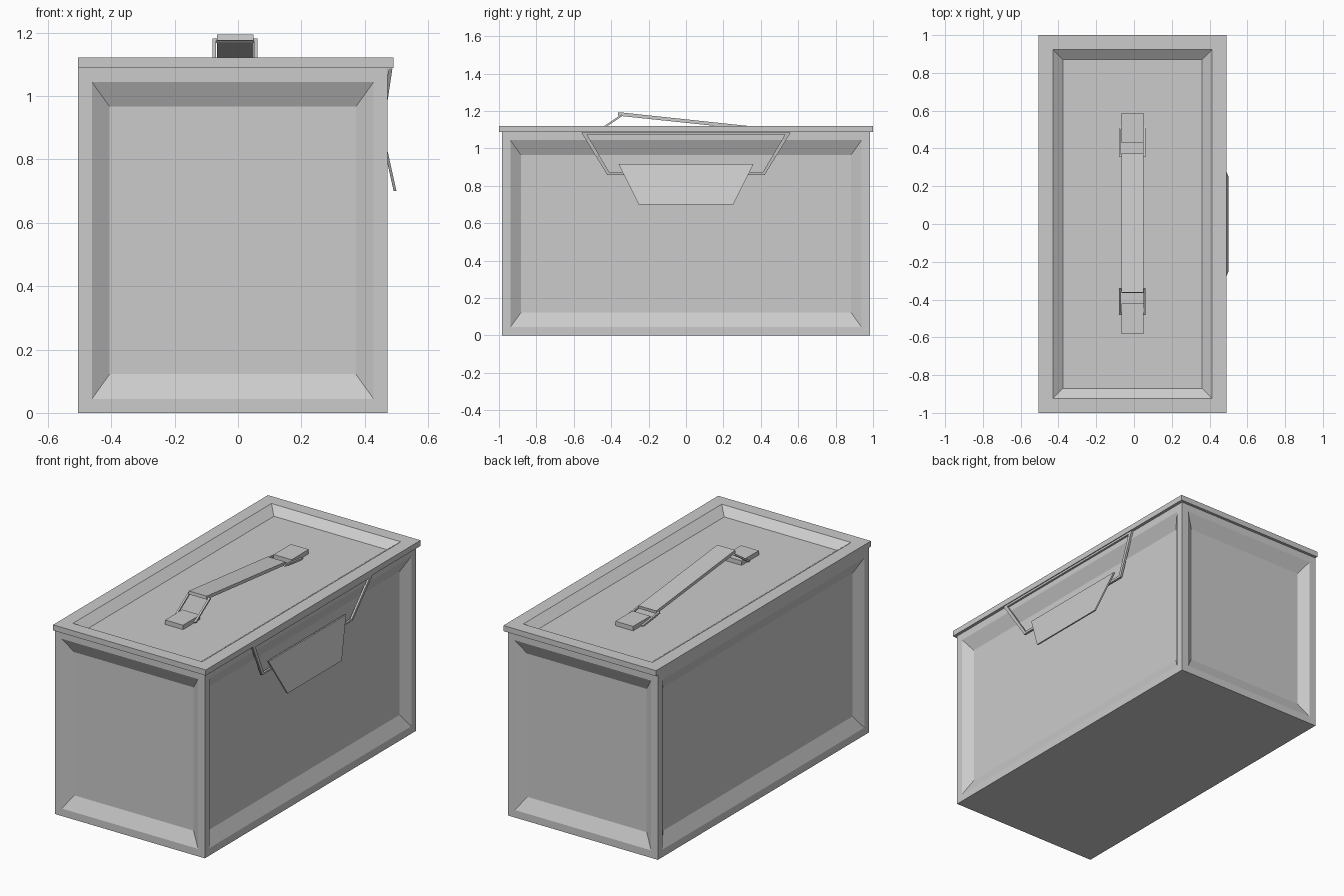
import bpy, bmesh
from mathutils import Vector

if "Cube" in bpy.data.objects:
    bpy.data.objects.remove(bpy.data.objects["Cube"])

CX = -0.009  # handle centre line


def finish(bm, name):
    bmesh.ops.recalc_face_normals(bm, faces=bm.faces)
    me = bpy.data.meshes.new(name)
    bm.to_mesh(me)
    bm.free()
    ob = bpy.data.objects.new(name, me)
    bpy.context.collection.objects.link(ob)
    return ob


def box_bm(lo, hi):
    bm = bmesh.new()
    bmesh.ops.create_cube(bm, size=1)
    for v in bm.verts:
        v.co = Vector([lo[i] + (v.co[i] + 0.5) * (hi[i] - lo[i]) for i in range(3)])
    bm.normal_update()
    return bm


def inset(bm, face, t):
    bmesh.ops.inset_individual(bm, faces=[face], thickness=t, use_even_offset=True)


def recess(bm, face, margin, slope, depth, extra_z=0):
    """Flat border, then a sloped wall down to a sunken panel."""
    n = face.normal.copy()
    inset(bm, face, margin)
    inset(bm, face, slope)
    c = face.calc_center_median()
    for v in face.verts:
        v.co -= n * depth
        if extra_z:
            v.co.z += extra_z if v.co.z < c.z else -extra_z


def solid(name, loop, offset):
    """Extrude a closed loop of 3D points along an offset vector."""
    bm = bmesh.new()
    f = bm.faces.new([bm.verts.new(p) for p in loop])
    new = bmesh.ops.extrude_face_region(bm, geom=[f], use_keep_orig=True)["geom"]
    bmesh.ops.translate(bm, vec=offset, verts=[g for g in new if isinstance(g, bmesh.types.BMVert)])
    return finish(bm, name)


def frame(name, outer, inner, offset):
    """Closed square-section wire between an outer and an inner loop."""
    bm = bmesh.new()
    off = Vector(offset)
    rings = [[bm.verts.new(Vector(p) + o) for p in loop]
             for loop, o in ((outer, off * 0), (inner, off * 0), (inner, off), (outer, off))]
    n = len(outer)
    for a in range(4):
        r, s = rings[a], rings[(a + 1) % 4]
        for i in range(n):
            j = (i + 1) % n
            bm.faces.new((r[i], r[j], s[j], s[i]))
    return finish(bm, name)


# body: open-topped box with a sunken panel on each side
bm = box_bm((-0.505, -0.983, 0), (0.472, 0.983, 1.088))
for f in [f for f in bm.faces if abs(f.normal.z) < 0.5]:
    recess(bm, f, 0.044, 0.056, 0.038, 0.022)
top = [f for f in bm.faces if f.normal.z > 0.9 and f.calc_center_median().z > 1.08]
bmesh.ops.delete(bm, geom=top, context='FACES_ONLY')
finish(bm, "body")

# lid: thin slab with sunken top, hollow beneath
bm = box_bm((-0.505, -1, 1.088), (0.49, 1, 1.121))
up = next(f for f in bm.faces if f.normal.z > 0.9)
down = next(f for f in bm.faces if f.normal.z < -0.9)
recess(bm, up, 0.076, 0.054, 0.04)
inset(bm, down, 0.07)
bmesh.ops.delete(bm, geom=[down], context='FACES_ONLY')
finish(bm, "lid")

# handle feet
for name, y0, y1 in (("front_foot", -0.582, -0.422), ("back_foot", 0.428, 0.588)):
    finish(box_bm((CX - 0.058, y0, 1.079), (CX + 0.058, y1, 1.107)), name)

# handle strap, raised at the front
strap = [(-0.362, 1.194), (0.372, 1.116), (0.37, 1.098), (-0.364, 1.175)]
solid("handle_strap", [(CX - 0.058, y, z) for y, z in strap], (0.116, 0, 0))

# wire rings linking the strap to the feet
for name, a, b in (("front_ring", (-0.482, 1.09), (-0.345, 1.182)),
                   ("back_ring", (0.515, 1.088), (0.355, 1.108))):
    A, B = Vector((0, *a)), Vector((0, *b))
    d = (B - A).normalized() * 0.012
    nrm = Vector((1, 0, 0)).cross(d).normalized() * 0.01
    if nrm.z > 0:
        nrm = -nrm
    o = [p + Vector((CX + s * 0.071, 0, 0)) for p, s in ((A, -1), (A, 1), (B, 1), (B, -1))]
    q = [p + Vector((CX + s * 0.060, 0, 0)) for p, s in ((A + d, -1), (A + d, 1), (B - d, 1), (B - d, -1))]
    frame(name, o, q, nrm)


def mirrored(pts, x_of_z):
    """Mirror half an outline (y > 0) across y = 0 on a sloped plane."""
    half = [(x_of_z(z), y, z) for y, z in pts]
    return half + [(x, -y, z) for x, y, z in reversed(half)]


# latch wire, leaning into the side panel
wire_x = lambda z: 0.487 - 0.15 * (1.085 - z)
frame("latch_wire", mirrored([(0.56, 1.086), (0.421, 0.859)], wire_x),
      mirrored([(0.53, 1.075), (0.409, 0.871)], wire_x), (-0.012, 0, 0))

# latch plate, leaning outward at the bottom
plate_x = lambda z: 0.50 - 0.222 * (z - 0.70)
solid("latch_plate", mirrored([(0.36, 0.916), (0.252, 0.70)], plate_x), (-0.009, 0, 0))
